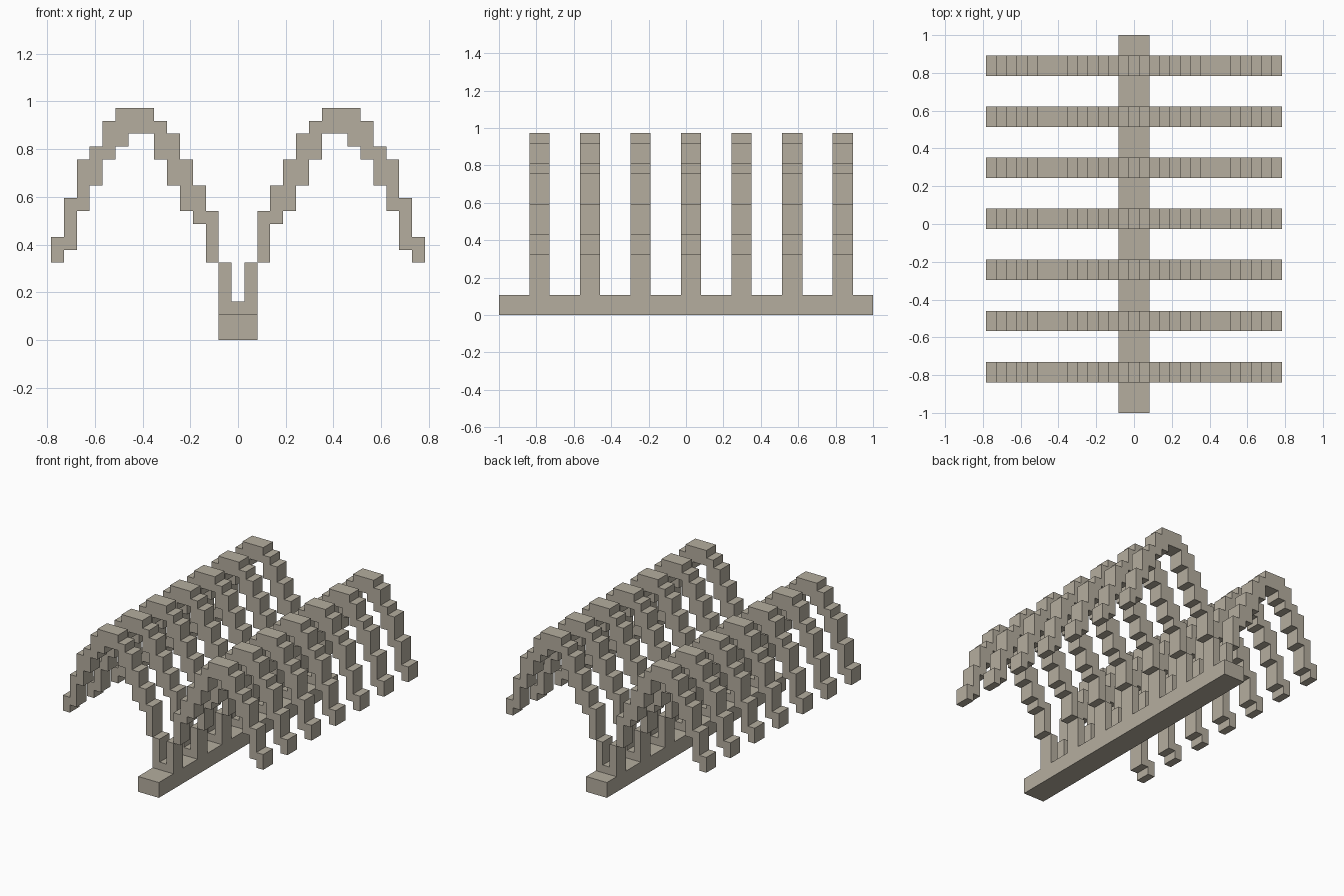
import bpy, bmesh

cube = bpy.data.objects.get("Cube")
if cube:
    bpy.data.objects.remove(cube, do_unlink=True)

U = 2 / 37  # one block of the stepped grid

stone = bpy.data.materials.new("warm_grey")
stone.use_nodes = True
COLOUR = (0.46, 0.42, 0.345, 1)
stone.diffuse_color = COLOUR
stone.node_tree.nodes["Principled BSDF"].inputs["Base Color"].default_value = COLOUR


def stepped_outline(x0, columns):
    """Outline around one-block-wide columns given as (bottom, top)."""
    upper, lower = [], []
    for i, (bottom, top) in enumerate(columns):
        for x in (x0 + i, x0 + i + 1):
            upper.append((x, top))
            lower.append((x, bottom))
    path = upper + lower[::-1]
    # Drop points repeated where neighbouring columns are level
    return [p for i, p in enumerate(path) if p != path[i - 1]]


def extruded_mesh(name, outlines, depth):
    """Extrude outlines in the x-z plane along y, centred on y = 0."""
    bm = bmesh.new()
    for outline in outlines:
        verts = [bm.verts.new((x * U, -depth * U / 2, z * U)) for x, z in outline]
        face = bm.faces.new(verts)
        ext = bmesh.ops.extrude_face_region(bm, geom=[face])
        moved = [v for v in ext["geom"] if isinstance(v, bmesh.types.BMVert)]
        bmesh.ops.translate(bm, verts=moved, vec=(0, depth * U, 0))
    # Remove points left in the middle of straight runs
    bmesh.ops.dissolve_limit(bm, angle_limit=0.01, verts=bm.verts, edges=bm.edges)
    bmesh.ops.recalc_face_normals(bm, faces=bm.faces)
    mesh = bpy.data.meshes.new(name)
    bm.to_mesh(mesh)
    bm.free()
    mesh.materials.append(stone)
    return mesh


def place(name, mesh, y=0):
    obj = bpy.data.objects.new(name, mesh)
    obj.location.y = y * U
    bpy.context.collection.objects.link(obj)


# Long spine beam
place("spine", extruded_mesh("spine", [stepped_outline(-1.5, [(0, 2)] * 3)], 37))

# Rib: forked foot on the spine and an arched stepped arm on each side
foot = stepped_outline(-1.5, [(2, 6), (2, 3), (2, 6)])
arm = stepped_outline(1.5, [
    (6, 10), (9, 12), (10, 14), (12, 16), (14, 17), (16, 18), (16, 18),
    (15, 18), (14, 17), (12, 15), (10, 14), (7, 11), (6, 8)])
mirrored_arm = [(-x, z) for x, z in arm]
rib = extruded_mesh("rib", [foot, arm, mirrored_arm], 2)

# Seven evenly spaced ribs
for k in range(7):
    place(f"rib_{k + 1}", rib, 0.5 + 5 * (k - 3))
